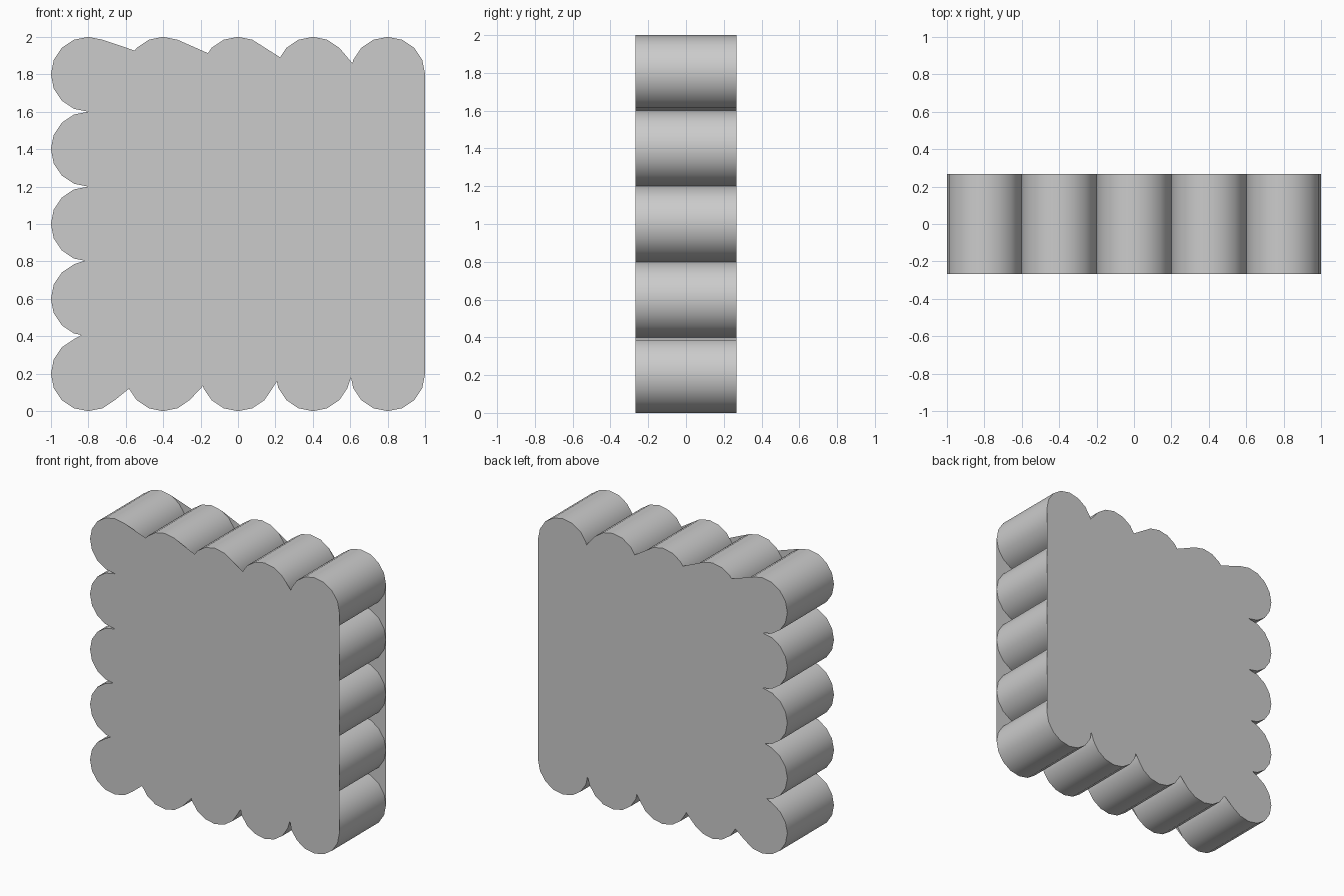
import bpy
from math import sin, cos, radians

if "Cube" in bpy.data.objects:
    bpy.data.objects.remove(bpy.data.objects["Cube"])

R, HALF_DEPTH = 0.2, 0.267
SEG = 8                      # segments per half-round scallop
CORNER_SEG = 12              # segments per three-quarter corner


def arc(cx, cz, start, sweep, n):
    """Points of an arc, without its last point (the next arc supplies it)."""
    return [(cx + R * cos(radians(start + sweep * i / n)),
             cz + R * sin(radians(start + sweep * i / n))) for i in range(n)]


def make_object(name, verts, faces):
    mesh = bpy.data.meshes.new(name)
    mesh.from_pydata(verts, [], faces)
    mesh.update()
    obj = bpy.data.objects.new(name, mesh)
    bpy.context.collection.objects.link(obj)
    return obj


# Scalloped outline, counter-clockwise from the bottom right corner
outline = []
mids = (-0.4, 0.0, 0.4)
outline += arc(0.8, 0.2, 180, 270, CORNER_SEG)
for m in mids:
    outline += arc(0.8, 1 + m, -90, 180, SEG)
outline += arc(0.8, 1.8, -90, 270, CORNER_SEG)
for m in mids:
    outline += arc(-m, 1.8, 0, 180, SEG)
outline += arc(-0.8, 1.8, 0, 270, CORNER_SEG)
for m in mids:
    outline += arc(-0.8, 1 - m, 90, 180, SEG)
outline += arc(-0.8, 0.2, 90, 270, CORNER_SEG)
for m in mids:
    outline += arc(m, 0.2, 180, 180, SEG)
n = len(outline)

# Scalloped rim
verts = [(x, y, z) for y in (-HALF_DEPTH, HALF_DEPTH) for x, z in outline]
rim = make_object("scalloped_rim", verts,
                  [(i, (i + 1) % n, n + (i + 1) % n, n + i) for i in range(n)])
bpy.context.view_layer.objects.active = rim
rim.select_set(True)
bpy.ops.object.shade_smooth_by_angle(angle=radians(40))

# Flat faces, fanned from the right edge so they bridge the right-hand notches
hub = min(range(n), key=lambda i: (outline[i][0] - 1) ** 2 + (outline[i][1] - 1.4) ** 2)


def fan_face(name, y, facing):
    pts = [(x, y, z) for x, z in outline]
    hx, hz = outline[hub]
    faces = []
    for k in range(1, n - 1):
        a, b = (hub + k) % n, (hub + k + 1) % n
        (ax, az), (bx, bz) = outline[a], outline[b]
        area = (ax - hx) * (bz - hz) - (az - hz) * (bx - hx)
        if abs(area) > 1e-7:
            faces.append((hub, a, b) if area * facing < 0 else (hub, b, a))
    make_object(name, pts, faces)


fan_face("front_face", -HALF_DEPTH, -1)
fan_face("back_face", HALF_DEPTH, 1)
